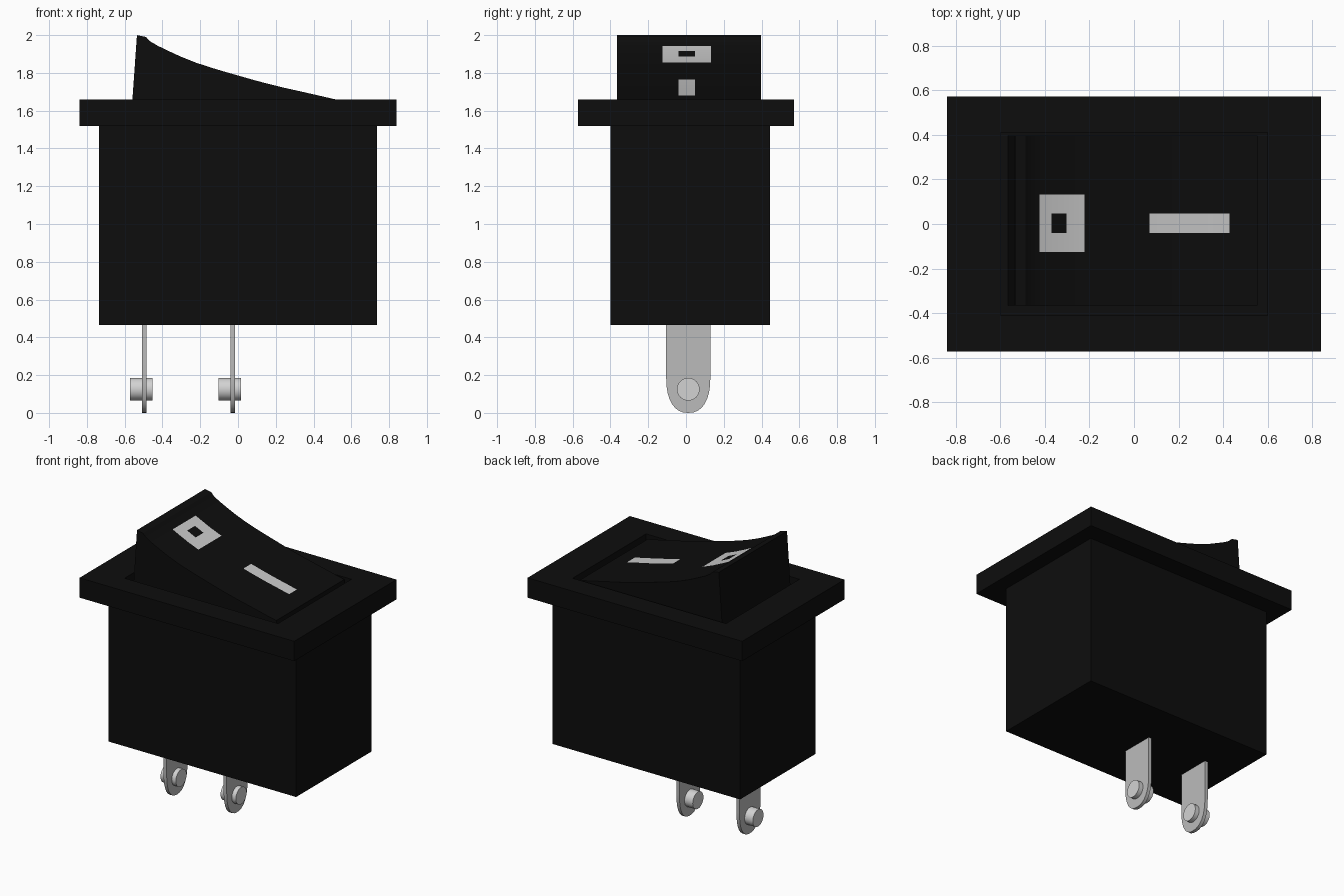
import bpy, bmesh, math

if "Cube" in bpy.data.objects:
    bpy.data.objects.remove(bpy.data.objects["Cube"])


def material(name, r, g, b):
    m = bpy.data.materials.new(name)
    m.diffuse_color = (r, g, b, 1)
    m.use_nodes = True
    m.node_tree.nodes["Principled BSDF"].inputs["Base Color"].default_value = m.diffuse_color
    return m


BLACK = material("black plastic", 0.004, 0.004, 0.004)
WHITE = material("marking grey", 0.6, 0.6, 0.6)
METAL = material("terminal metal", 0.5, 0.5, 0.5)
PIN = material("pin metal", 0.65, 0.65, 0.65)


def finish(bm, name, mats):
    bmesh.ops.recalc_face_normals(bm, faces=bm.faces)
    me = bpy.data.meshes.new(name)
    bm.to_mesh(me)
    bm.free()
    ob = bpy.data.objects.new(name, me)
    bpy.context.collection.objects.link(ob)
    for m in mats:
        me.materials.append(m)
    bpy.ops.object.select_all(action='DESELECT')
    ob.select_set(True)
    bpy.context.view_layer.objects.active = ob
    bpy.ops.object.shade_smooth_by_angle(angle=math.radians(30))
    return ob


def box(bm, x0, x1, y0, y1, z0, z1):
    vs = bmesh.ops.create_cube(bm, size=1)["verts"]
    for v in vs:
        v.co = (x1 if v.co.x > 0 else x0, y1 if v.co.y > 0 else y0,
                z1 if v.co.z > 0 else z0)


# housing
bm = bmesh.new()
box(bm, -0.735, 0.735, -0.40, 0.445, 0.465, 1.53)
finish(bm, "housing", [BLACK])

# flange with a sunken well for the rocker
bm = bmesh.new()
box(bm, -0.84, 0.84, -0.572, 0.572, 1.52, 1.66)
bm.normal_update()
top = max(bm.faces, key=lambda f: f.normal.z)
bmesh.ops.inset_region(bm, faces=[top], thickness=0.1)
for v in top.verts:
    v.co.x = math.copysign(0.60, v.co.x)
    v.co.y = math.copysign(0.41, v.co.y)
floor = bmesh.ops.extrude_discrete_faces(bm, faces=[top])["faces"][0]
for v in floor.verts:
    v.co.z = 1.56
finish(bm, "flange", [BLACK])

# rocker: side profile swept over rows in y, markings are coloured cells
profile = [(-0.566, 1.56), (-0.535, 2.0), (-0.487, 1.99), (-0.465, 1.967),
           (-0.424, 1.943), (-0.37, 1.917), (-0.303, 1.886), (-0.222, 1.854),
           (-0.15, 1.83), (-0.07, 1.806), (0.07, 1.766), (0.16, 1.742),
           (0.25, 1.72), (0.34, 1.70), (0.428, 1.68), (0.51, 1.661),
           (0.555, 1.652), (0.555, 1.56)]
rows = [-0.365, -0.125, -0.04, 0.047, 0.132, 0.397]
bm = bmesh.new()
grid = [[bm.verts.new((x, y, z)) for x, z in profile] for y in rows]
n = len(profile)
for a, b in zip(grid, grid[1:]):
    for i in range(n):
        j = (i + 1) % n
        f = bm.faces.new((a[i], a[j], b[j], b[i]))
        c = f.calc_center_median()
        ring = -0.424 < c.x < -0.222 and -0.125 < c.y < 0.132
        hole = -0.37 < c.x < -0.303 and -0.04 < c.y < 0.047
        bar = 0.07 < c.x < 0.428 and -0.04 < c.y < 0.047
        if c.z > 1.6 and ((ring and not hole) or bar):
            f.material_index = 1
bm.faces.new(grid[0])
bm.faces.new(grid[-1])
finish(bm, "rocker", [BLACK, WHITE])

# two terminals, each with a round pin through it
CY, HALF, ROUND = 0.012, 0.117, 0.19
for name, x in (("left", -0.497), ("middle", -0.027)):
    bm = bmesh.new()
    pts = [(CY - HALF, 0.48)]
    for k in range(17):
        t = math.pi * k / 16
        c, s = math.cos(t), math.sin(t)
        pts.append((CY - HALF * math.copysign(abs(c) ** 0.85, c),
                    ROUND * (1 - s ** 0.85)))
    pts.append((CY + HALF, 0.48))
    face = bm.faces.new([bm.verts.new((x - 0.012, y, z)) for y, z in pts])
    ext = bmesh.ops.extrude_face_region(bm, geom=[face])["geom"]
    bmesh.ops.translate(bm, vec=(0.024, 0, 0),
                        verts=[e for e in ext if isinstance(e, bmesh.types.BMVert)])
    finish(bm, name + "_terminal", [METAL])

    bm = bmesh.new()
    bmesh.ops.create_cone(bm, cap_ends=True, segments=32, radius1=0.06,
                          radius2=0.06, depth=0.12)
    pin = finish(bm, name + "_pin", [PIN])
    pin.rotation_euler = (0, math.pi / 2, 0)
    pin.location = (x - 0.016, CY, 0.125)
